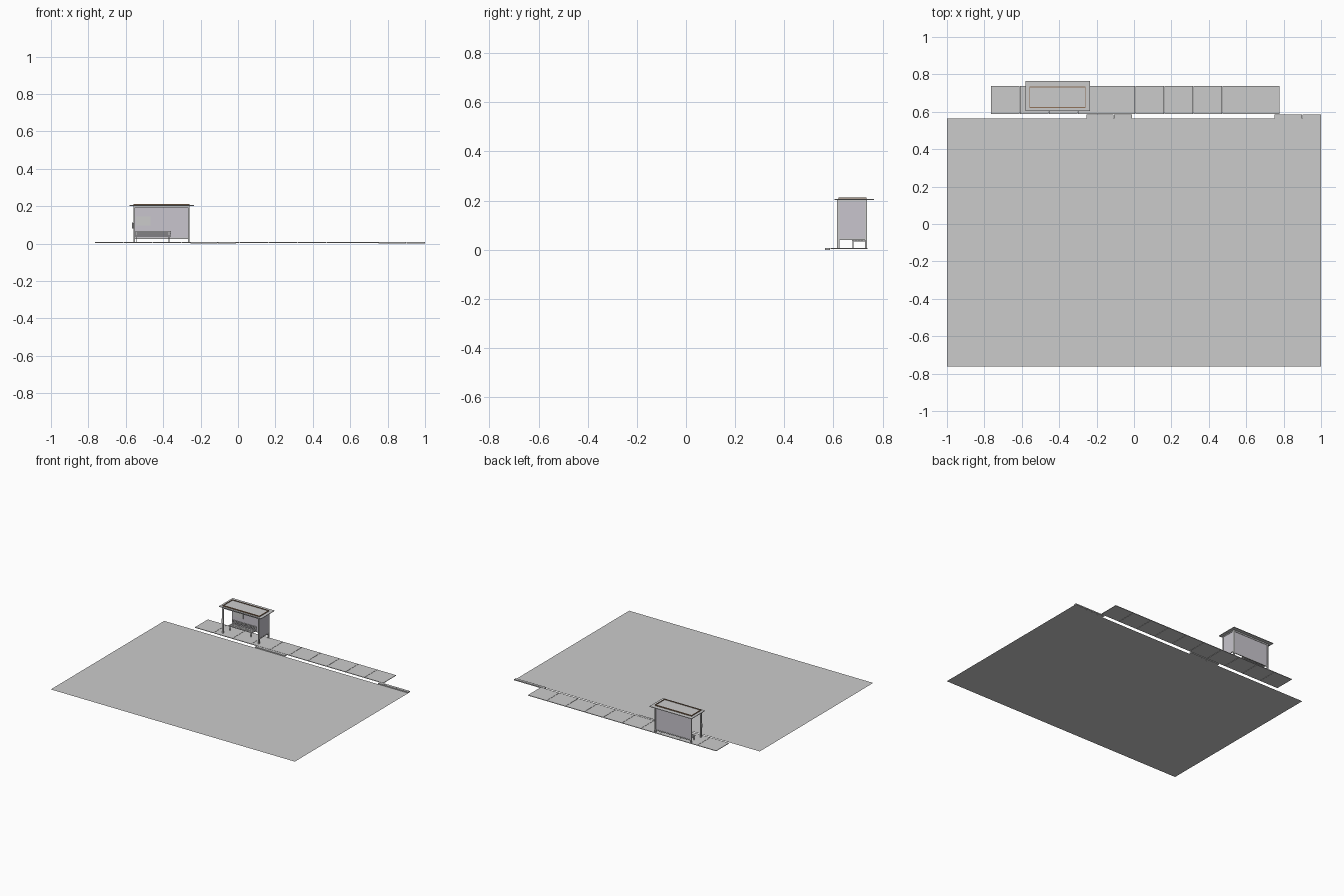
import bpy, bmesh
from mathutils import Matrix, Vector

if "Cube" in bpy.data.objects:
    bpy.data.objects.remove(bpy.data.objects["Cube"])


def material(name, color):
    m = bpy.data.materials.new(name)
    m.diffuse_color = color
    m.use_nodes = True
    m.node_tree.nodes["Principled BSDF"].inputs["Base Color"].default_value = m.diffuse_color
    return m


GLASS = material("pale_glass", (0.58, 0.56, 0.61, 1))
WOOD = material("brown_trim", (0.28, 0.17, 0.1, 1))


def boxes(name, spans, mat=None, bevel=0):
    """One object from boxes given as (x0, x1, y0, y1, z0, z1)."""
    bm = bmesh.new()
    for x0, x1, y0, y1, z0, z1 in spans:
        size = Vector((x1 - x0, y1 - y0, z1 - z0))
        mid = Vector((x0 + x1, y0 + y1, z0 + z1)) / 2
        bmesh.ops.create_cube(bm, size=1, matrix=Matrix.Translation(mid) @ Matrix.Diagonal((*size, 1)))
    me = bpy.data.meshes.new(name)
    bm.to_mesh(me)
    bm.free()
    ob = bpy.data.objects.new(name, me)
    bpy.context.collection.objects.link(ob)
    if mat:
        me.materials.append(mat)
    if bevel:
        mod = ob.modifiers.new("bevel", 'BEVEL')
        mod.width = bevel
        mod.segments = 1
    return ob


# Road: single flat sheet
bm = bmesh.new()
bm.faces.new([bm.verts.new(p) for p in
              ((-1, -0.763, 0), (1, -0.763, 0), (1, 0.565, 0), (-1, 0.565, 0))])
road_mesh = bpy.data.meshes.new("road")
bm.to_mesh(road_mesh)
bm.free()
bpy.context.collection.objects.link(bpy.data.objects.new("road", road_mesh))

# Sidewalk: a row of square slabs with fine joints
N, X0, X1 = 10, -0.765, 0.78
step = (X1 - X0) / N
boxes("sidewalk_slabs", [(X0 + i * step + 0.001, X0 + (i + 1) * step - 0.001,
                          0.587, 0.738, 0.004, 0.008) for i in range(N)])

# Curb: two rows of stones
stones = []
for a, b in ((-0.255, -0.01), (0.75, 1.0)):
    w = (b - a) / 5
    stones += [(a + i * w, a + (i + 1) * w - 0.001, 0.565, 0.585, 0, 0.008) for i in range(5)]
boxes("curb_stones", stones)

# Shelter posts and rails
L, R, F, B = -0.56, -0.258, 0.615, 0.737
G, T = 0.008, 0.204
P = 0.009
posts = [(x, x + P, y, y + P, G, T) for x in (L, R - P) for y in (F, B - P)]
boxes("shelter_posts", posts)
boxes("shelter_rails",
      [(L, R, y, y + 0.006, 0.192, T) for y in (F, B - 0.006)] +
      [(x, x + 0.006, F, B, 0.196, T) for x in (L, R - 0.006)] +
      [(L, R, B - 0.007, B - 0.001, 0.026, 0.032),
       (R - 0.007, R - 0.001, F, B, 0.04, 0.045)])

# Glazing: back wall and right side wall
boxes("back_glass", [(L + P, R - P, B - 0.006, B - 0.003, 0.03, 0.196)], GLASS)
boxes("side_glass", [(R - 0.006, R - 0.003, F + P, B - P, 0.043, 0.198)], GLASS)

# Roof: wide thin brim, raised deck with a rim
boxes("roof_brim", [(-0.58, -0.235, 0.605, 0.764, 0.202, 0.206)])
boxes("roof_deck", [(L, R, 0.622, 0.732, 0.206, 0.209)])
boxes("roof_rim",
      [(L, R, y, y + 0.005, 0.206, 0.213) for y in (0.62, 0.729)] +
      [(x, x + 0.005, 0.625, 0.729, 0.206, 0.213) for x in (L, R - 0.005)], WOOD)

# Bench: slatted seat, low backrest, legs
BL, BR = -0.552, -0.357
boxes("bench_seat", [(BL, BR, 0.676 + i * 0.012, 0.685 + i * 0.012, 0.038, 0.044) for i in range(4)])
boxes("bench_backrest", [(BL, BR, 0.722, 0.726, z, z + 0.008) for z in (0.049, 0.060)])
legs = []
for x in (BL + 0.008, BR - 0.014):
    legs += [(x, x + 0.005, 0.677, 0.682, G, 0.038),
             (x, x + 0.005, 0.678, 0.728, 0.033, 0.038),
             (x, x + 0.005, 0.726, 0.730, 0.033, 0.068)]
boxes("bench_frame", legs)

# Timetable on the back wall, ceiling lamp, and call box on the front post
boxes("timetable_panel", [(-0.545, -0.467, 0.727, 0.731, 0.096, 0.144)])
boxes("ceiling_lamp", [(-0.43, -0.39, 0.67, 0.68, 0.196, 0.202)])
boxes("call_box", [(L - 0.008, L, F, F + 0.016, 0.08, 0.112)], bevel=0.002)
